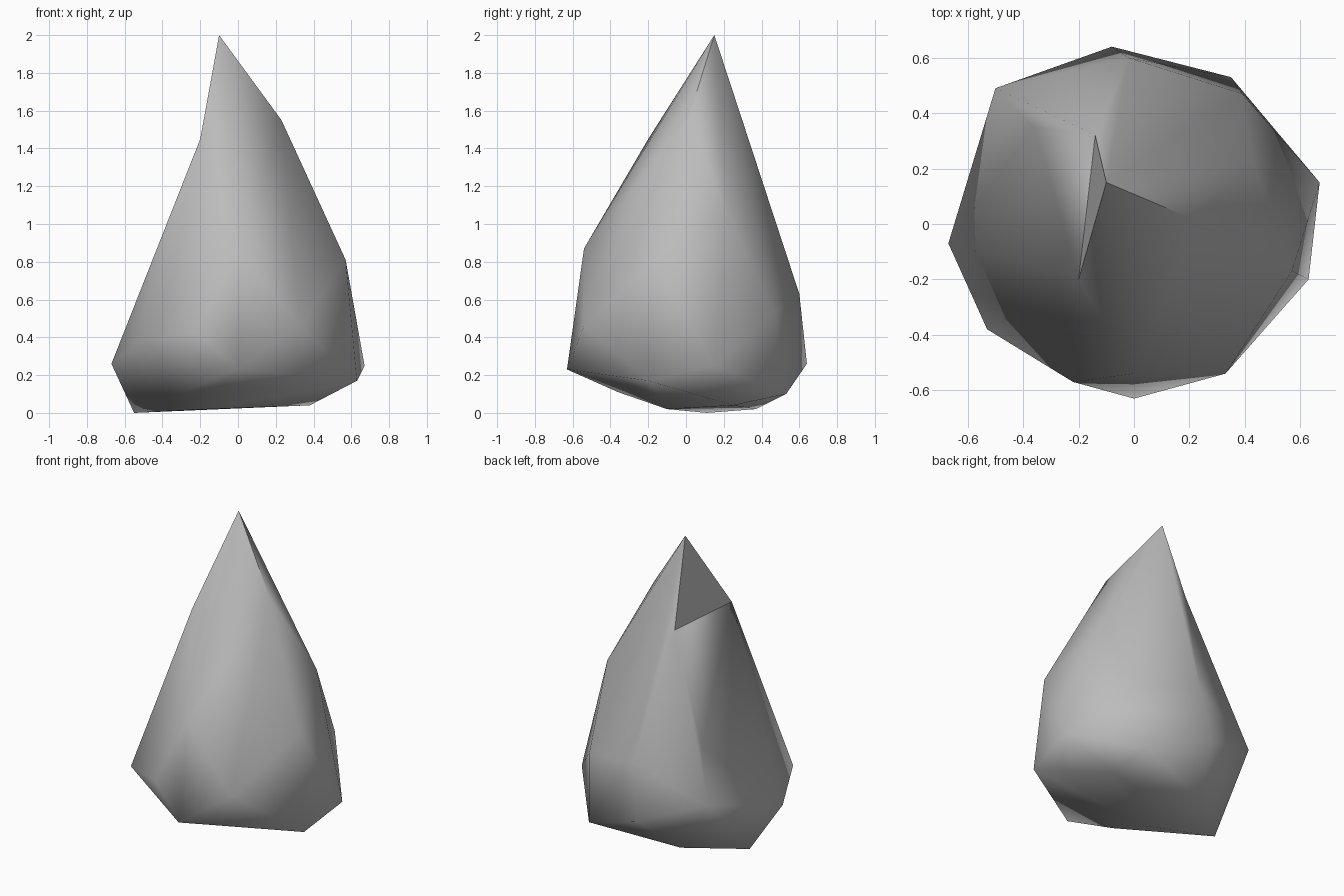
import bpy
import bmesh
from mathutils import Vector

cube = bpy.data.objects.get("Cube")
if cube:
    bpy.data.objects.remove(cube, do_unlink=True)

# Corners of the boulder, layer by layer from the tip down
peak = (-.1, .15, 2)
hollow_side = [(-.14, .32, 1.44), (-.2, -.2, 1.45), (-.36, .35, .72)]
waist = [(.23, .01, 1.55), (.43, .22, 1.05), (.57, -.17, .81),
         (0, -.54, .87), (-.02, .6, .63), (.39, .47, .53)]
belly = [(.33, -.54, .46), (0, -.63, .23), (-.22, -.57, .43),
         (-.53, -.38, .37), (-.67, -.07, .26), (-.5, .49, .42),
         (-.08, .64, .26), (.35, .53, .1), (.67, .15, .25),
         (.63, -.2, .17)]
underside = [(-.13, -.36, .11), (-.15, -.1, .02), (-.55, .11, 0),
             (-.22, .37, .02), (.38, .25, .04)]

# Wrap a tight skin round the corners, the hollow side still bulging out
bm = bmesh.new()
bulge = Vector((-.2, 0, 0))
for point in [peak] + waist + belly + underside:
    bm.verts.new(point)
hollow = [bm.verts.new(Vector(point) + bulge) for point in hollow_side]
hull = bmesh.ops.convex_hull(bm, input=bm.verts[:])
unused = [g for g in hull["geom_interior"] if isinstance(g, bmesh.types.BMVert)]

# Press the hollow side in
for vert in hollow:
    vert.co -= bulge
bmesh.ops.delete(bm, geom=unused, context="VERTS")
bmesh.ops.recalc_face_normals(bm, faces=bm.faces[:])

# Soft shading everywhere, with three crisp ridges at the tip
for face in bm.faces:
    face.smooth = True
for edge in bm.edges:
    edge.smooth = min(v.co.z for v in edge.verts) < 1.3

mesh = bpy.data.meshes.new("pointed_rock")
bm.to_mesh(mesh)
bm.free()
rock = bpy.data.objects.new("pointed_rock", mesh)
bpy.context.collection.objects.link(rock)

# Plain stone grey
stone = bpy.data.materials.new("stone_grey")
stone.use_nodes = True
grey = (.5, .5, .5, 1)
stone.diffuse_color = grey
stone.node_tree.nodes["Principled BSDF"].inputs["Base Color"].default_value = grey
mesh.materials.append(stone)
